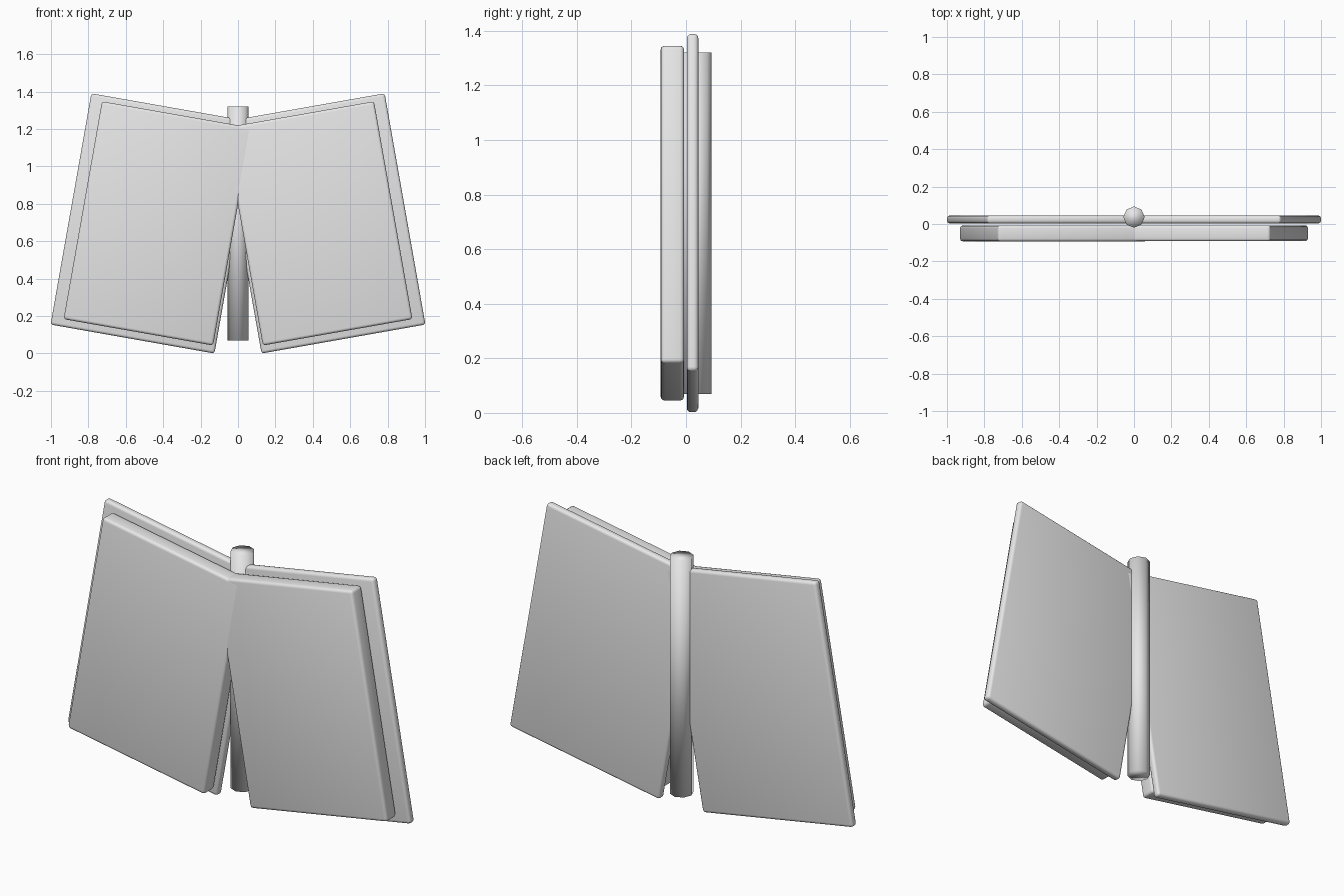
import bpy
import math

if "Cube" in bpy.data.objects:
    bpy.data.objects.remove(bpy.data.objects["Cube"], do_unlink=True)

TILT = math.radians(10)
MID_Z = 0.695

grey = bpy.data.materials.new("light grey")
grey.use_nodes = True
grey.diffuse_color = (0.8, 0.8, 0.8, 1)
grey.node_tree.nodes["Principled BSDF"].inputs["Base Color"].default_value = grey.diffuse_color


def finish(obj, name):
    obj.name = name
    obj.data.materials.append(grey)
    for face in obj.data.polygons:
        face.use_smooth = True


def slab(name, x, y, size, bevel, side):
    """Rounded board leaning towards the spine at the top."""
    bpy.ops.mesh.primitive_cube_add(size=1, location=(side * x, y, MID_Z),
                                    rotation=(0, -side * TILT, 0))
    obj = bpy.context.object
    obj.scale = size
    bpy.ops.object.transform_apply(location=False, rotation=False, scale=True)
    finish(obj, name)
    mod = obj.modifiers.new("rounded edges", "BEVEL")
    mod.width = bevel
    mod.segments = 3


# Covers and page blocks, one pair per side
for label, side in (("left", 1), ("right", -1)):
    slab(label + "_cover", 0.455, 0.024, (0.89, 0.042, 1.255), 0.015, side)
    # the right page block lies a hair in front where the two overlap
    slab(label + "_pages", 0.43, -0.05 + side * 0.0004, (0.812, 0.085, 1.182), 0.015, side)

# Eight-sided spine
bpy.ops.mesh.primitive_cylinder_add(vertices=8, radius=0.057, depth=1.25,
                                    location=(0, 0.037, MID_Z))
finish(bpy.context.object, "spine")
